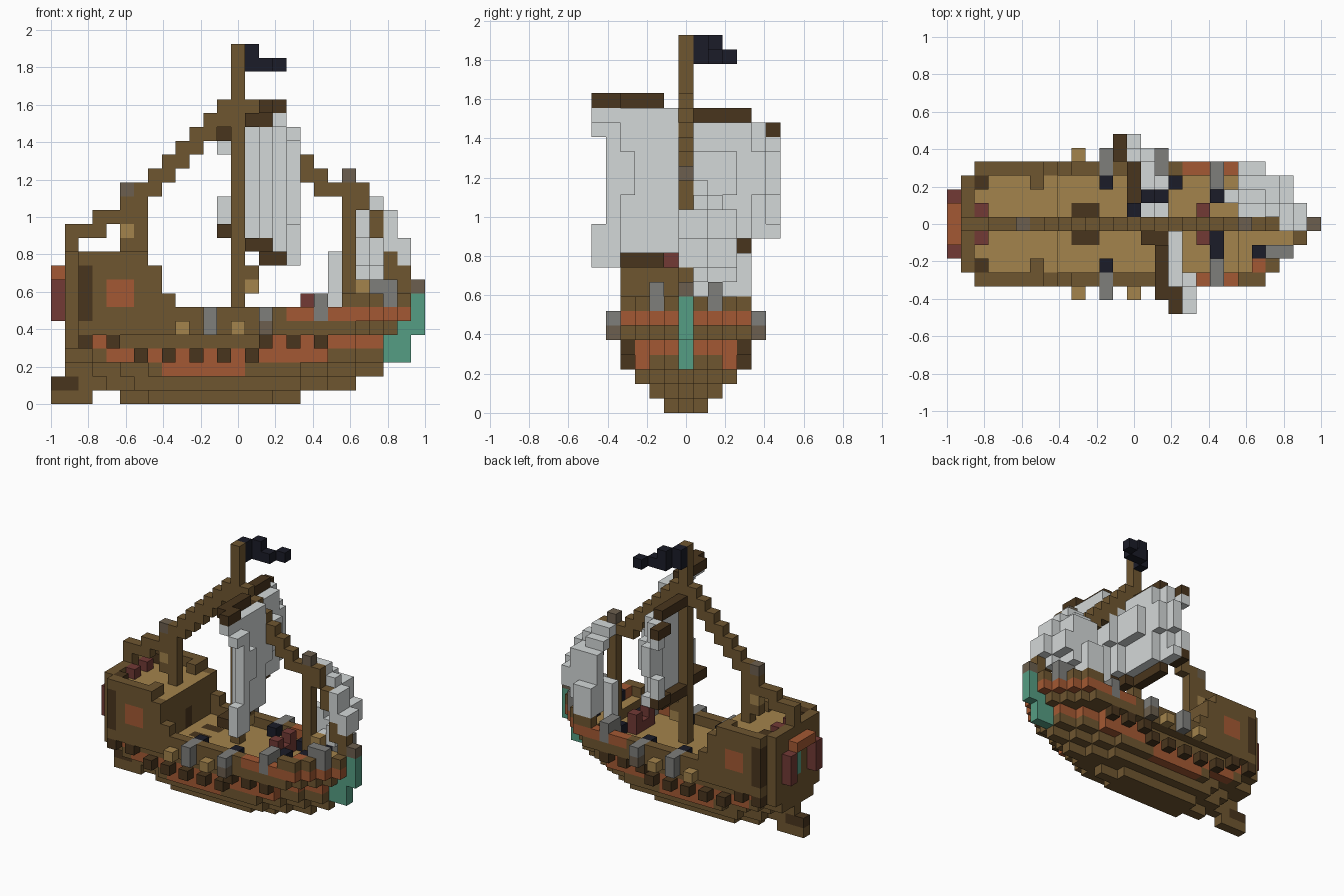
import bpy
import bmesh
from mathutils import Vector

if "Cube" in bpy.data.objects:
    bpy.data.objects.remove(bpy.data.objects["Cube"])

SIZE = 2 / 27  # edge of one block

COLOURS = {
    "brown": (111, 86, 48), "dark_brown": (73, 53, 29), "tan": (163, 131, 76),
    "orange": (164, 89, 51), "dark_red": (114, 58, 53), "teal": (85, 157, 131),
    "canvas": (212, 216, 216), "navy": (27, 28, 40), "grey": (126, 126, 123),
    "taupe": (108, 95, 78),
}


def linear(c):
    c /= 255
    return c / 12.92 if c < 0.04 else ((c + 0.055) / 1.055) ** 2.4


MATS = {}
for name, rgb in COLOURS.items():
    mat = bpy.data.materials.new(name)
    mat.use_nodes = True
    col = (*[linear(c) for c in rgb], 1)
    mat.diffuse_color = col
    mat.node_tree.nodes["Principled BSDF"].inputs["Base Color"].default_value = col
    MATS[name] = mat

cells = {}  # block position -> (part, colour)


def span(v):
    return range(v[0], v[1] + 1) if isinstance(v, tuple) else (v,)


def put(part, colour, i, j, k):
    """Fill blocks; each argument is one index or an inclusive pair."""
    for a in span(i):
        for b in span(j):
            for c in span(k):
                cells[a, b, c] = (part, colour)


def both(part, colour, i, j, k):
    """Fill blocks on both sides of the ship."""
    put(part, colour, i, j, k)
    put(part, colour, i, tuple(-v for v in reversed(j)) if isinstance(j, tuple) else -j, k)


# Hull layers: half width, stern end, bow end
LAYERS = [(1, -8, 4), (2, -11, 8), (3, -12, 10), (3, -12, 10), (3, -12, 10), (4, -12, 11), (4, -12, 12)]


def half_width(i, k):
    w, stern, bow = LAYERS[min(k, 6)]
    back, front = i - stern, bow - i
    back = back + 3 if k > 3 else back // 2 + (2 if k == 3 else 0)
    front = front + 1 if k > 4 else front // 2 + (1 if k > 2 else 0)
    return max(0, min(w, front, back))


for k, (w, stern, bow) in enumerate(LAYERS):
    for i in range(stern, bow + 1):
        h = half_width(i, k)
        if k < 6 or i >= 8:
            put("hull", "brown", i, (-h, h), k)
            if k >= 5 and h > 1:
                put("deck", "tan", i, (1 - h, h - 1), k)
        both("hull", "orange" if k == 6 and i > 3 else "brown", i, h, k)

# Painted strakes
for lo, hi, k in [(-5, 0, 2), (-9, 6, 3), (2, 10, 4), (-10, -10, 4)]:
    for i in range(lo, hi + 1):
        both("hull", "orange", i, half_width(i, k), k)

# Keel heel and rudder
put("rudder", "brown", (-13, -11), 0, 0)
put("rudder", "dark_brown", (-13, -12), 0, 1)

# Raised bow rail
for i in range(8, 13):
    both("bow_rail", "brown", i, half_width(i, 7), 7)
put("bow_rail", "brown", 12, (-1, 1), 7)

# Figurehead
put("figurehead", "teal", (11, 12), 0, (3, 4))
put("figurehead", "teal", (12, 13), 0, 5)
put("figurehead", "teal", 13, 0, (6, 7))
put("figurehead", "taupe", 13, 0, 8)

# Stern cabin with its deck, walls and windows
put("cabin", "brown", (-12, -6), (-3, 3), (6, 8))
put("cabin_deck", "tan", (-11, -6), (-3, 3), 9)
both("cabin", "brown", (-11, -6), 4, (6, 9))
both("cabin", "brown", (-11, -7), 4, 10)
both("cabin", "brown", -5, 4, 7)
put("cabin", "brown", -12, (-3, 3), (9, 10))
both("cabin", "brown", -7, 3, 10)
both("cabin", "orange", (-9, -8), 4, (7, 8))
both("cabin", "dark_brown", -11, 4, (6, 9))
both("cabin", "dark_brown", -11, 3, 10)
both("cabin", "dark_red", -11, 1, 10)
put("cabin", "dark_brown", -6, 0, (6, 7))
put("cabin", "teal", -12, 0, (6, 8))
both("stern_window", "dark_red", -13, 2, (6, 8))
put("stern_window", "orange", -13, (-1, 1), 9)

# Gun ports along the hull
for i in (-7, -5, -3, -1, 1):
    both("gun_ports", "dark_brown", i, 4, 3)
for i in (-11, -9, 2, 4, 6):
    both("gun_ports", "dark_brown", i, 4, 4)

# Deck cannons, side blocks, hatches and crates
for i in (-2, 2):
    both("cannons", "grey", i, (4, 5), 6)
    both("cannons", "grey" if i < 0 else "taupe", i, 5, 5)
    both("cannons", "navy", i, 3, 6)
both("cannons", "grey", 6, (3, 4), (6, 7))
both("cannons", "navy", 6, 2, 6)
put("cannons", "navy", 6, -1, 6)
both("cannons", "grey", (10, 11), 2, (7, 8))
both("cannons", "navy", 9, 2, 7)
for i in (-4, 0):
    both("side_blocks", "tan", i, 5, 5)
both("hatches", "dark_brown", (-4, -3), 1, 5)
both("crates", "dark_red", 5, 1, (6, 7))
put("crates", "dark_red", 5, 0, 6)
put("crates", "orange", 9, -3, 7)
put("crates", "tan", 9, 0, (7, 8))

# Main sail, billowing forward of the slanted yards
for j in range(-6, 7):
    yard = -1 if j > 4 else 0 if j > 0 else 1 if j == 0 else 2 if j > -5 else 3
    top = 21 if j < -1 else 20 if j < 5 else 19
    low = 10 if j < -1 else 11 if j < 5 else 12
    put("yards", "dark_brown", yard, j, top)
    if j > -6:
        put("yards", "dark_brown", yard, j, low)
    for k in range(low + 1, top):
        front = yard + (0 if j == 6 else 1)
        if j == -6 and 12 < k < 19:
            continue
        if 14 < k < 18 and j not in (-1, -2, -3, 4):
            front = min(front + 1, 4)
        if k == 20:
            front = min(front, 3)
        back = front if j == 6 else min(yard + 1, front)
        put("main_sail", "canvas", (back, front), j, k)
for k in (11, 20):
    put("yards", "dark_brown", (1, 2), -1, k)
    put("main_sail", "canvas", 3, -1, k)
for k in (10, 21):
    put("yards", "dark_brown", 2, -5, k)
put("main_sail", "canvas", 2, -1, (12, 19))
put("main_sail", "canvas", 0, 5, 19)
put("main_sail", "canvas", 0, (5, 6), 12)
put("main_sail", "canvas", 4, (-6, -5), 10)

# Fore sail, a rounded shell over the left bow
for j, (reach, top) in enumerate(((12, 13), (12, 15), (11, 14), (11, 13), (9, 10))):
    for k, inset in zip(range(8, top + 1), (2, 1, 0, 0, 1, 1, 2, 3)):
        front = reach - inset
        if front >= 8 and (j > 0 or k > 9):
            put("fore_sail", "canvas", (max(8, front - 1), front), j, k)
for i, low, top in ((8, 8, 13), (9, 10, 12), (10, 9, 10)):
    put("fore_sail", "canvas", i, 3, (low, top))
put("fore_sail", "canvas", (8, 9), 4, (8, 10))
put("fore_sail", "canvas", 8, (2, 3), (8, 10))
put("fore_sail", "canvas", 7, 2, (7, 10))

# Masts
put("main_mast", "brown", 0, 0, (6, 25))
put("main_mast", "tan", 1, 0, 8)
put("main_mast", "brown", 1, 0, 9)
put("fore_mast", "brown", 8, 0, (7, 15))
put("fore_mast", "taupe", 8, 0, 16)
put("mizzen_mast", "brown", -7, 0, (10, 15))
put("mizzen_mast", "brown", -8, 0, (11, 14))
put("mizzen_mast", "tan", -8, 0, 12)
put("mizzen_mast", "taupe", -8, 0, 15)
put("stern_post", "brown", -12, 0, (11, 12))

# Stepped rigging fore and aft
put("rigging", "brown", (-11, -10), 0, 12)
put("rigging", "brown", (-10, -9), 0, 13)
for n in range(6):
    put("rigging", "brown", (n - 7, n - 6), 0, n + 15)
    put("rigging", "brown", (6 - n, 7 - n), 0, n + 15)
put("rigging", "brown", (-1, 1), 0, 21)
put("rigging", "brown", (-2, 0), 0, 20)
put("rigging", "brown", 9, 0, (14, 15))
put("rigging", "brown", 10, 0, (12, 13))
put("rigging", "brown", 11, 0, (9, 10))
put("rigging", "brown", 12, 0, (8, 9))

# Flag
put("flag", "navy", 0, 1, (24, 25))
put("flag", "navy", (1, 2), 2, 24)
put("flag", "navy", 1, 2, 25)
put("flag", "navy", 3, 3, 24)

# Turn each part into a mesh of its exposed faces; decks are tan only on top
AXES = [Vector((1, 0, 0)), Vector((0, 1, 0)), Vector((0, 0, 1))]
for part in sorted({p for p, c in cells.values()}):
    bm = bmesh.new()
    mesh = bpy.data.meshes.new(part)
    slots = []
    for pos, (owner, colour) in cells.items():
        if owner != part:
            continue
        centre = Vector(pos) + AXES[2] / 2
        for a in range(3):
            for sign in (-1, 1):
                normal = AXES[a] * sign
                if tuple(int(v) for v in Vector(pos) + normal) in cells:
                    continue
                u = AXES[(a + 1) % 3] / 2
                v = AXES[(a + 2) % 3] / 2 * sign
                mid = centre + normal / 2
                corners = (mid - u - v, mid + u - v, mid + u + v, mid - u + v)
                face = bm.faces.new([bm.verts.new(p * SIZE) for p in corners])
                paint = "brown" if part.endswith("deck") and normal.z <= 0 else colour
                if paint not in slots:
                    slots.append(paint)
                    mesh.materials.append(MATS[paint])
                face.material_index = slots.index(paint)
    bmesh.ops.remove_doubles(bm, verts=bm.verts, dist=SIZE / 100)
    bm.to_mesh(mesh)
    bm.free()
    bpy.context.collection.objects.link(bpy.data.objects.new(part, mesh))
